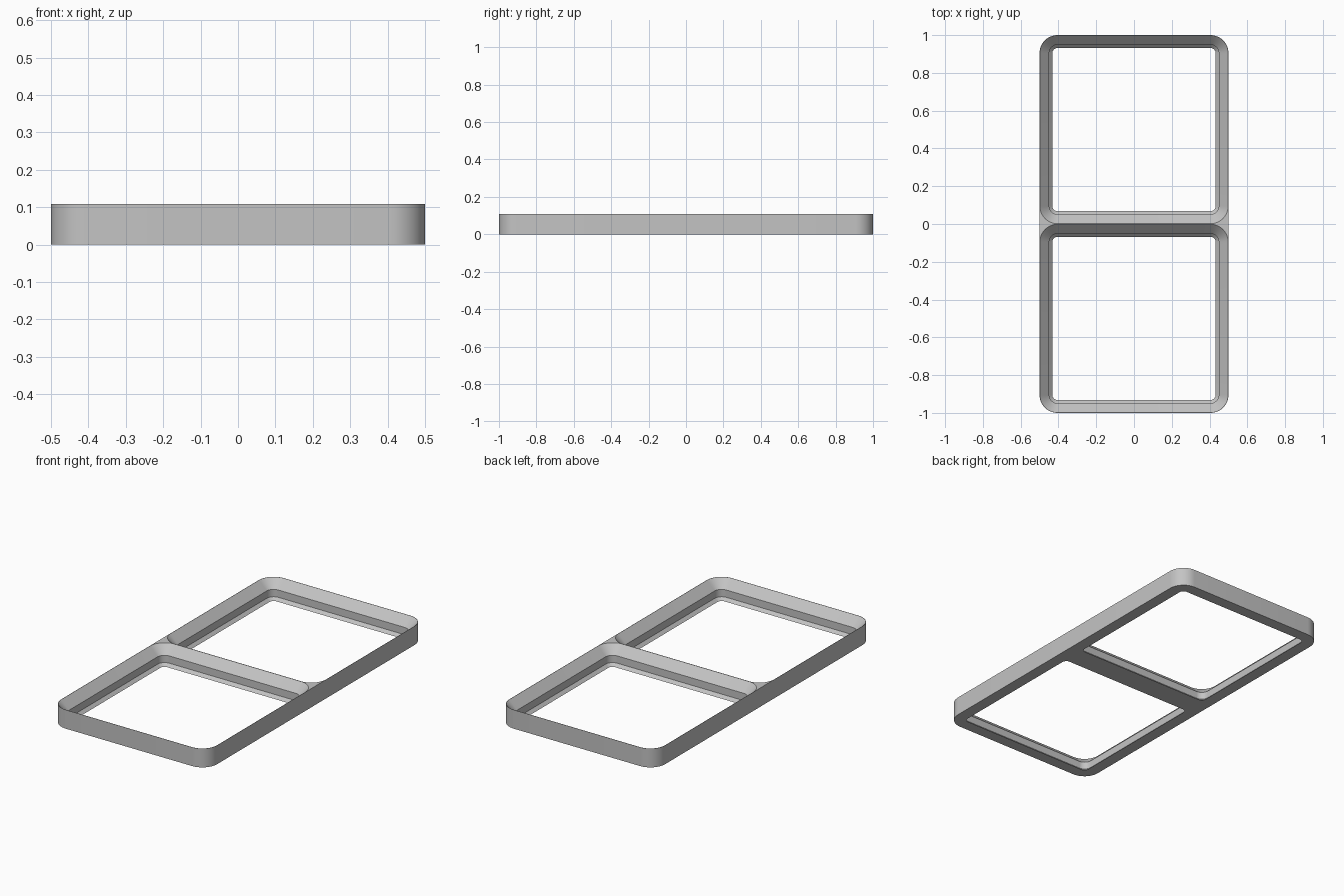
import bpy, bmesh, math

if "Cube" in bpy.data.objects:
    bpy.data.objects.remove(bpy.data.objects["Cube"])

HEIGHT = 0.109       # overall height
RADIUS = 0.095       # outer corner radius
SEGMENTS = 12        # segments per rounded corner


def rounded_loop(hx, hy, r, cy=0.0):
    """Points of a rounded rectangle, counter-clockwise."""
    pts = []
    for i, (sx, sy) in enumerate([(1, 1), (-1, 1), (-1, -1), (1, -1)]):
        for k in range(SEGMENTS + 1):
            a = math.pi / 2 * (i + k / SEGMENTS)
            pts.append((sx * (hx - r) + r * math.cos(a),
                        cy + sy * (hy - r) + r * math.sin(a)))
    return pts


def loft(name, rings):
    """Closed solid through a stack of (outline, height) rings."""
    bm = bmesh.new()
    loops = [[bm.verts.new((x, y, z)) for x, y in pts] for pts, z in rings]
    n = len(loops[0])
    for lo, hi in zip(loops, loops[1:]):
        for i in range(n):
            j = (i + 1) % n
            bm.faces.new((lo[i], lo[j], hi[j], hi[i]))
    bm.faces.new(loops[0][::-1])
    bm.faces.new(loops[-1])
    mesh = bpy.data.meshes.new(name)
    bm.to_mesh(mesh)
    bm.free()
    obj = bpy.data.objects.new(name, mesh)
    bpy.context.collection.objects.link(obj)
    return obj


grey = bpy.data.materials.new("grey plastic")
grey.diffuse_color = (0.55, 0.55, 0.55, 1)
grey.use_nodes = True
grey.node_tree.nodes["Principled BSDF"].inputs["Base Color"].default_value = grey.diffuse_color

# Frame body: one long rounded slab
frame = loft("tray_frame", [(rounded_loop(0.5, 1.0, RADIUS), 0),
                            (rounded_loop(0.5, 1.0, RADIUS), HEIGHT)])
frame.data.materials.append(grey)

# Stepped socket profile: (half width, height)
rim = 0.449 + HEIGHT - 0.0595
profile = [(0.432, -0.05), (0.432, 0), (0.449, 0.017), (0.449, 0.0595),
           (rim, HEIGHT), (rim, 0.15)]

# Two square sockets cut through the frame
for label, cy in (("front", -0.5), ("back", 0.5)):
    cutter = loft(label + "_socket_cutter",
                  [(rounded_loop(h, h, RADIUS - (0.5 - h), cy), z) for h, z in profile])
    cutter.hide_render = True
    mod = frame.modifiers.new(label + "_socket", 'BOOLEAN')
    mod.operation = 'DIFFERENCE'
    mod.solver = 'EXACT'
    mod.object = cutter
    bpy.context.view_layer.objects.active = frame
    bpy.ops.object.modifier_apply(modifier=mod.name)
    bpy.data.objects.remove(cutter)

# Smooth the rounded corners, keep the steps sharp
bpy.ops.object.select_all(action='DESELECT')
frame.select_set(True)
bpy.context.view_layer.objects.active = frame
bpy.ops.object.shade_smooth_by_angle(angle=math.radians(30))
